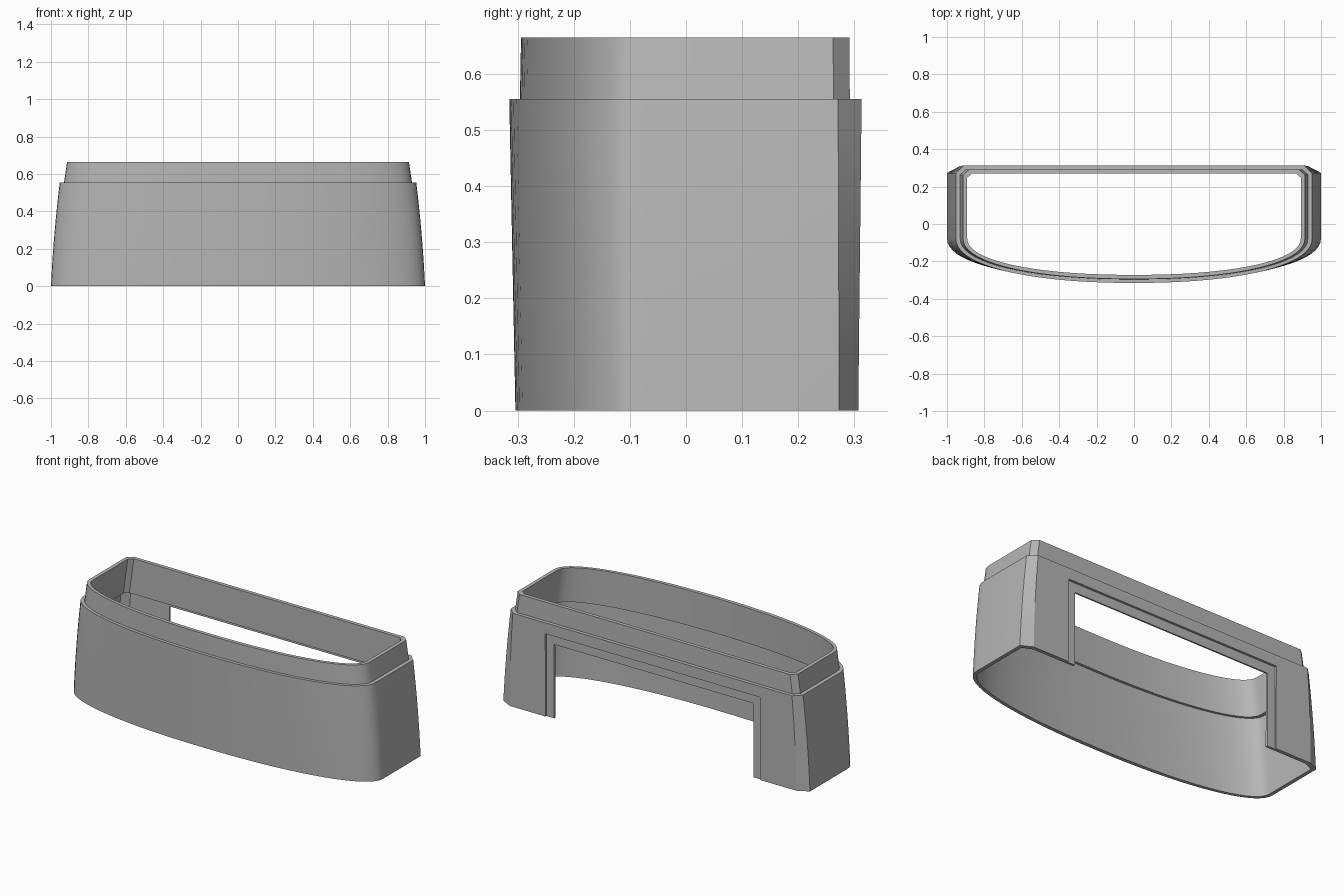
import bpy, bmesh, math

cube = bpy.data.objects.get("Cube")
if cube:
    bpy.data.objects.remove(cube, do_unlink=True)

STEPS = 36      # segments along the bowed front
WALL = 0.022    # wall thickness

grey = bpy.data.materials.new("plain grey")
grey.use_nodes = True
colour = (0.47, 0.47, 0.47, 1)
grey.diffuse_color = colour
grey.node_tree.nodes["Principled BSDF"].inputs["Base Color"].default_value = colour


def outline(half_width, front, back, cut_x, cut_y, z, inset=0.0):
    """Closed plan: bowed front, straight sides, chamfered flat back."""
    w, f, b = half_width - inset, front + inset, back - inset
    side = -0.075
    pts = []
    for i in range(STEPS + 1):
        t = math.pi * i / STEPS
        c, s = math.cos(t), max(math.sin(t), 0.0)
        x = math.copysign(abs(c) ** 0.91, c) * w
        pts.append((x, side + (f - side) * s ** 0.91, z))
    cx, cy = cut_x - inset * 0.35, cut_y - inset * 0.35
    pts += [(-w, b - cy, z), (-w + cx, b, z), (w - cx, b, z), (w, b - cy, z)]
    return pts


def body_at(z, inset=0.0):
    """Plan of the flared lower body at a height."""
    k = z / 0.555
    return outline(1.0 - 0.026 * k - 0.021 * k * k, -0.304 - 0.011 * k,
                   0.307 + 0.006 * k, 0.065 - 0.022 * k, 0.034 + 0.008 * k, z, inset)


def collar_at(z, inset=0.0):
    """Plan of the narrower upper collar at a height."""
    k = (z - 0.555) / 0.11
    return outline(0.93 - 0.016 * k, -0.296 + 0.002 * k,
                   0.292 - 0.001 * k, 0.032, 0.029, z, inset)


# Shell: outside going up, then inside going down, closed at the base
heights = [0.555 * i / 8 for i in range(9)]
inner_ledge = 0.455
inner_heights = [h for h in reversed(heights) if h < inner_ledge - 0.03]
sections = [body_at(h) for h in heights]
sections += [collar_at(0.555), collar_at(0.665)]
sections += [collar_at(0.665, WALL), collar_at(inner_ledge, WALL)]
sections += [body_at(h, WALL) for h in [inner_ledge] + inner_heights]

bm = bmesh.new()
rings = [[bm.verts.new(p) for p in sec] for sec in sections]
count = len(rings[0])
for a, b in zip(rings, rings[1:] + rings[:1]):
    for i in range(count):
        j = (i + 1) % count
        bm.faces.new((a[i], a[j], b[j], b[i]))
bmesh.ops.recalc_face_normals(bm, faces=bm.faces)
mesh = bpy.data.meshes.new("shell")
bm.to_mesh(mesh)
bm.free()
shell = bpy.data.objects.new("shell", mesh)
bpy.context.collection.objects.link(shell)


def cut_box(name, half_width, top, y_start):
    """Cut a box through the back wall, starting at a given depth."""
    bpy.ops.mesh.primitive_cube_add(size=1, location=(0, y_start + 0.1, (top - 0.1) / 2))
    box = bpy.context.object
    box.name = name
    box.scale = (2 * half_width, 0.2, top + 0.1)
    box.hide_render = True
    bpy.context.view_layer.update()
    mod = shell.modifiers.new(name, 'BOOLEAN')
    mod.operation = 'DIFFERENCE'
    mod.solver = 'EXACT'
    mod.object = box
    bpy.ops.object.select_all(action='DESELECT')
    shell.select_set(True)
    bpy.context.view_layer.objects.active = shell
    bpy.ops.object.modifier_apply(modifier=mod.name)
    bpy.data.objects.remove(box, do_unlink=True)


# Rear opening with a shallow rebate around it
cut_box("rebate_cutter", 0.70, 0.49, 0.299)
cut_box("opening_cutter", 0.65, 0.435, 0.2)

shell.data.materials.clear()
shell.data.materials.append(grey)
for poly in shell.data.polygons:
    poly.material_index = 0
bpy.ops.object.shade_smooth_by_angle(angle=math.radians(20))
